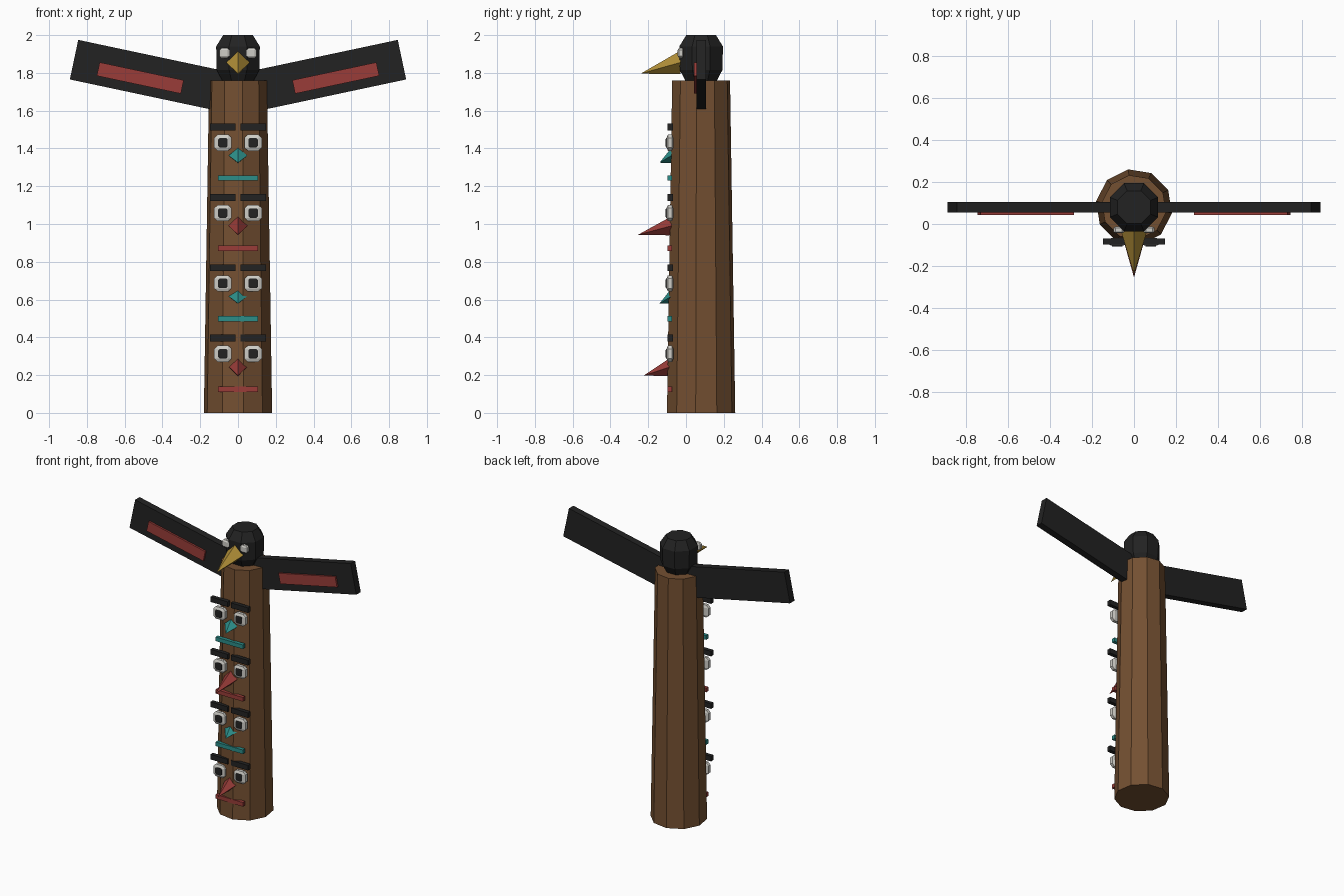
import bpy
import bmesh
from math import cos, sin, radians
from mathutils import Matrix, Vector

old = bpy.data.objects.get("Cube")
if old:
    bpy.data.objects.remove(old, do_unlink=True)

AXIS_Y = 0.08  # the trunk stands slightly behind the origin


def material(name, r, g, b):
    m = bpy.data.materials.new(name)
    m.use_nodes = True
    m.diffuse_color = (r, g, b, 1)
    m.node_tree.nodes["Principled BSDF"].inputs["Base Color"].default_value = (r, g, b, 1)
    return m


WOOD = material("brown wood", 0.175, 0.08, 0.031)
BLACK = material("black paint", 0.016, 0.016, 0.016)
WHITE = material("white paint", 0.62, 0.61, 0.57)
RED = material("red paint", 0.32, 0.046, 0.04)
TEAL = material("teal paint", 0.025, 0.27, 0.25)
GOLD = material("gold paint", 0.45, 0.28, 0.04)


def finish(bm, name, mat):
    bmesh.ops.recalc_face_normals(bm, faces=bm.faces[:])
    mesh = bpy.data.meshes.new(name)
    bm.to_mesh(mesh)
    bm.free()
    mesh.materials.append(mat)
    ob = bpy.data.objects.new(name, mesh)
    bpy.context.collection.objects.link(ob)
    return ob


def lathe(name, profile, sides, phase, mat):
    """Faceted solid around the trunk axis from (radius, z) pairs."""
    bm = bmesh.new()
    angles = [radians(phase + 360 * i / sides) for i in range(sides)]
    rings = [[bm.verts.new((r * cos(a), AXIS_Y + r * sin(a), z)) for a in angles]
             for r, z in profile]
    for low, high in zip(rings, rings[1:]):
        for i in range(sides):
            j = (i + 1) % sides
            bm.faces.new((low[i], low[j], high[j], high[i]))
    bm.faces.new(rings[0])
    bm.faces.new(rings[-1])
    return finish(bm, name, mat)


def box(name, centre, size, mat, tilt=0, bevel=0):
    """Box with an optional tilt about y and chamfered edges."""
    bm = bmesh.new()
    bmesh.ops.create_cube(bm, size=1)
    if bevel:
        bmesh.ops.bevel(bm, geom=bm.edges[:], offset=bevel, segments=1,
                        affect='EDGES', profile=0.5)
    bm.transform(Matrix.Translation(centre) @ Matrix.Rotation(tilt, 4, 'Y')
                 @ Matrix.Diagonal((*size, 1)))
    return finish(bm, name, mat)


def beak(name, z, half_w, half_h, base_y, tip_y, mat):
    """Diamond-based spike whose tip droops to the lower corner."""
    bm = bmesh.new()
    base = [bm.verts.new((x, base_y, z + dz)) for x, dz in
            ((0, half_h), (half_w, 0), (0, -half_h), (-half_w, 0))]
    tip = bm.verts.new((0, tip_y, z - half_h * 0.95))
    bm.faces.new(base)
    for i in range(4):
        bm.faces.new((base[i], base[(i + 1) % 4], tip))
    return finish(bm, name, mat)


# Tapered trunk and bird head
lathe("trunk", [(0.183, 0), (0.155, 1.76)], 10, 27, WOOD)
lathe("bird_head", [(0.085, 1.75), (0.122, 1.815), (0.125, 1.94), (0.085, 2.0)],
      8, 22.5, BLACK)
beak("bird_beak", 1.855, 0.063, 0.062, -0.03, -0.24, GOLD)

# Wings, wing panels and bird eyes, one of each per side
slope = radians(12)
for side, label in ((1, "left"), (-1, "right")):
    along = Vector((side * cos(slope), 0, sin(slope)))
    up = Vector((-side * sin(slope), 0, cos(slope)))
    wing_end = Vector((side * 0.868, AXIS_Y, 1.87))
    length = 0.82
    box(label + "_wing", wing_end - along * length / 2, (length, 0.05, 0.214),
        BLACK, -side * slope)
    panel = wing_end - along * 0.363 - up * 0.022
    panel.y = 0.05
    box(label + "_wing_panel", panel, (0.455, 0.016, 0.073), RED, -side * slope)
    box(label + "_bird_eye", (side * 0.072, -0.028, 1.905), (0.052, 0.032, 0.052),
        WHITE, bevel=0.2)

# Four stacked faces, from the bottom up
faces = [(RED, 0.05, -0.225), (TEAL, 0.04, -0.14),
         (RED, 0.05, -0.255), (TEAL, 0.04, -0.14)]
for n, (paint, half_h, tip_y) in enumerate(faces):
    z = 0.313 + n * 0.3725
    tag = "_" + str(n + 1)
    for side, label in ((1, "left"), (-1, "right")):
        x = side * 0.08
        box(label + "_brow" + tag, (x, -0.084, z + 0.083), (0.135, 0.028, 0.036), BLACK)
        box(label + "_eye" + tag, (x, -0.085, z), (0.092, 0.036, 0.086),
            WHITE, bevel=0.2)
        box(label + "_pupil" + tag, (x, -0.102, z), (0.05, 0.012, 0.05),
            BLACK, bevel=0.15)
    beak("nose" + tag, z - 0.068, 0.05, half_h, -0.078, tip_y, paint)
    box("mouth" + tag, (0, -0.086, z - 0.187), (0.214, 0.026, 0.029), paint)
